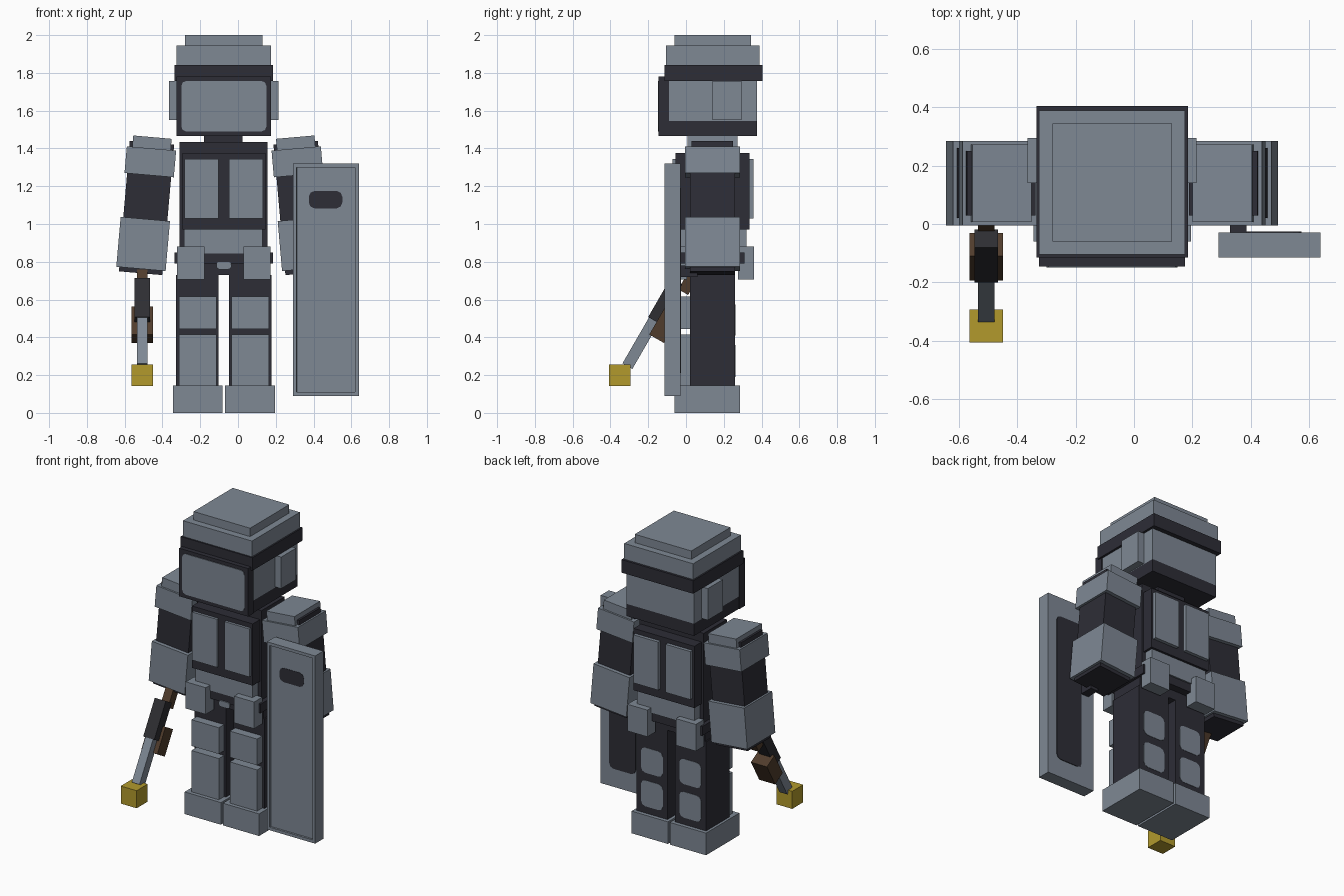
import bpy
import bmesh
import math
from mathutils import Matrix, Vector

old = bpy.data.objects.get("Cube")
if old:
    bpy.data.objects.remove(old, do_unlink=True)

CX, CY = -0.075, 0.14   # centre of the body


def material(name, r, g, b):
    def lin(c):
        c /= 255
        return c / 12.92 if c <= 0.04045 else ((c + 0.055) / 1.055) ** 2.4
    col = (lin(r), lin(g), lin(b), 1)
    m = bpy.data.materials.new(name)
    m.diffuse_color = col
    m.use_nodes = True
    m.node_tree.nodes["Principled BSDF"].inputs["Base Color"].default_value = col
    return m


GREY = material("armour grey", 126, 136, 148)
DARK = material("dark cloth", 45, 45, 54)
METAL = material("gun black", 46, 46, 50)
BROWN = material("wood brown", 80, 60, 44)
GOLD = material("gold", 178, 154, 44)


def finish(name, bm, mat):
    bmesh.ops.recalc_face_normals(bm, faces=bm.faces)
    me = bpy.data.meshes.new(name)
    bm.to_mesh(me)
    bm.free()
    me.materials.append(mat)
    ob = bpy.data.objects.new(name, me)
    bpy.context.collection.objects.link(ob)
    return ob


def box(name, mat, x, y, z, matrix=None):
    """Box from (min, max) pairs, optionally moved by a matrix."""
    bm = bmesh.new()
    bmesh.ops.create_cube(bm, size=1)
    for v in bm.verts:
        v.co = Vector([(r[0] + r[1]) / 2 + c * (r[1] - r[0])
                       for r, c in zip((x, y, z), v.co)])
    if matrix:
        bm.transform(matrix)
    return finish(name, bm, mat)


def plate(name, mat, x, z, y, depth, cut=0.02):
    """Thin upright plate with clipped corners, from y to y + depth."""
    (x0, x1), (z0, z1) = x, z
    h = cut * 0.3
    pts = []
    for px, pz, sx, sz in ((x0, z0, 1, 1), (x1, z0, -1, 1), (x1, z1, -1, -1), (x0, z1, 1, -1)):
        c = [(px, pz + sz * cut), (px + sx * h, pz + sz * h), (px + sx * cut, pz)]
        pts += c if sx == sz else c[::-1]
    bm = bmesh.new()
    f = bm.faces.new([bm.verts.new((a, y, b)) for a, b in pts])
    r = bmesh.ops.extrude_face_region(bm, geom=[f])
    for v in r["geom"]:
        if isinstance(v, bmesh.types.BMVert):
            v.co.y += depth
    return finish(name, bm, mat)


def side(s, a, b):
    """x range at distances a..b from the body centre on side s."""
    return tuple(sorted((CX + s * a, CX + s * b)))


# Helmet and head
box("helmet_top", GREY, (-0.28, 0.13), (-0.06, 0.345), (1.94, 2.0))
box("helmet_dome", GREY, (-0.325, 0.175), (-0.105, 0.39), (1.84, 1.945))
box("helmet_band", DARK, (-0.335, 0.185), (-0.115, 0.405), (1.757, 1.842))
box("head", GREY, (-0.32, 0.17), (-0.09, 0.375), (1.545, 1.76))
box("head_chin", DARK, (-0.32, 0.17), (-0.09, 0.375), (1.465, 1.546))
box("visor_frame", DARK, (-0.325, 0.175), (-0.145, -0.09), (1.465, 1.78))
plate("visor", GREY, (-0.30, 0.15), (1.49, 1.757), -0.149, 0.008, 0.025)
box("neck", DARK, (-0.18, 0.025), (0.03, 0.25), (1.42, 1.47))

# Torso
box("torso", DARK, (-0.31, 0.155), (0.02, 0.26), (0.79, 1.435))
box("chest_block", DARK, (-0.295, 0.145), (-0.055, 0.335), (0.97, 1.375))
box("belt", GREY, (-0.285, 0.13), (-0.035, 0.32), (0.845, 0.97))
box("hips", DARK, (-0.335, 0.185), (-0.03, 0.31), (0.79, 0.85))
box("crotch", DARK, (-0.32, 0.17), (0.02, 0.26), (0.73, 0.79))
plate("buckle", GREY, (-0.115, -0.035), (0.76, 0.80), -0.037, 0.009, 0.015)

for s, label in ((-1, "right"), (1, "left")):
    # Ear cups, vest panels and pouches
    box(label + "_ear", GREY, side(s, 0.24, 0.29), (0.14, 0.295), (1.55, 1.757))
    px = side(s, 0.027, 0.207)
    box(label + "_chest_panel", GREY, px, (-0.072, -0.05), (1.03, 1.345))
    box(label + "_back_panel", GREY, px, (0.33, 0.357), (1.03, 1.345))
    px = side(s, 0.103, 0.248)
    box(label + "_front_pouch", GREY, px, (-0.08, 0.005), (0.705, 0.88))
    box(label + "_back_pouch", GREY, px, (0.275, 0.36), (0.705, 0.88))

    # Legs
    box(label + "_leg", DARK, side(s, 0.027, 0.253), (0.02, 0.26), (0.14, 0.73))
    box(label + "_boot", GREY, side(s, 0.007, 0.27), (-0.06, 0.285), (0, 0.145))
    px = side(s, 0.04, 0.238)
    box(label + "_thigh_guard", GREY, px, (-0.035, 0.03), (0.445, 0.617))
    box(label + "_shin_guard", GREY, px, (-0.035, 0.03), (0.14, 0.415))
    px = side(s, 0.06, 0.218)
    plate(label + "_thigh_patch", GREY, px, (0.41, 0.575), 0.255, 0.007, 0.03)
    plate(label + "_calf_patch", GREY, px, (0.19, 0.36), 0.255, 0.007, 0.03)

    # Arm swung slightly outward from the shoulder
    arm = Matrix.Translation((CX + s * 0.383, CY, 1.40)) @ Matrix.Rotation(math.radians(-5 * s), 4, "Y")
    for part, mat, w, d, top, bottom in (
            ("shoulder_cap", GREY, 0.102, 0.133, 0.06, 0),
            ("shoulder_trim", DARK, 0.118, 0.11, 0.03, -0.01),
            ("shoulder_pad", GREY, 0.131, 0.145, 0, -0.142),
            ("upper_arm", DARK, 0.117, 0.12, -0.14, -0.40),
            ("forearm", GREY, 0.131, 0.145, -0.375, -0.64),
            ("hand", DARK, 0.115, 0.12, -0.63, -0.663)):
        box(label + "_" + part, mat, (-w, w), (-d, d), (bottom, top), arm)

# Shield with a recessed front
shield = box("shield", GREY, (0.29, 0.64), (-0.115, -0.03), (0.09, 1.32))
bm = bmesh.new()
bm.from_mesh(shield.data)
front = [f for f in bm.faces if f.normal.y < -0.9]
bmesh.ops.inset_region(bm, faces=front, thickness=0.028)
bmesh.ops.inset_region(bm, faces=front, thickness=0.002, depth=-0.01)
bm.to_mesh(shield.data)
bm.free()
plate("shield_window", DARK, (0.375, 0.552), (1.083, 1.175), -0.107, 0.006, 0.03)
plate("shield_back_pad", DARK, (0.385, 0.575), (0.21, 1.19), -0.032, 0.006, 0.03)
box("shield_handle", DARK, (0.33, 0.385), (-0.03, 0.06), (0.72, 0.78))

# Launcher: local -z runs along the barrel
gun = Matrix.Translation((-0.507, -0.17, 0.49)) @ Matrix.Rotation(math.radians(-30), 4, "X")
box("gun_body", METAL, (-0.04, 0.04), (-0.035, 0.035), (0, 0.24), gun)
box("gun_barrel", GREY, (-0.028, 0.028), (-0.03, 0.03), (-0.28, 0.0), gun)
stock = Matrix.Translation((-0.507, -0.113, 0.466)) @ Matrix.Rotation(math.radians(-30), 4, "X")
box("gun_magazine", BROWN, (-0.058, 0.058), (-0.045, 0.045), (-0.085, 0.085), stock)
grip = Matrix.Translation((-0.507, 0.02, 0.70)) @ Matrix.Rotation(math.radians(-30), 4, "X")
box("gun_grip", BROWN, (-0.028, 0.028), (-0.03, 0.03), (-0.07, 0.10), grip)
box("gun_muzzle", GOLD, (-0.565, -0.45), (-0.407, -0.293), (0.142, 0.257))
